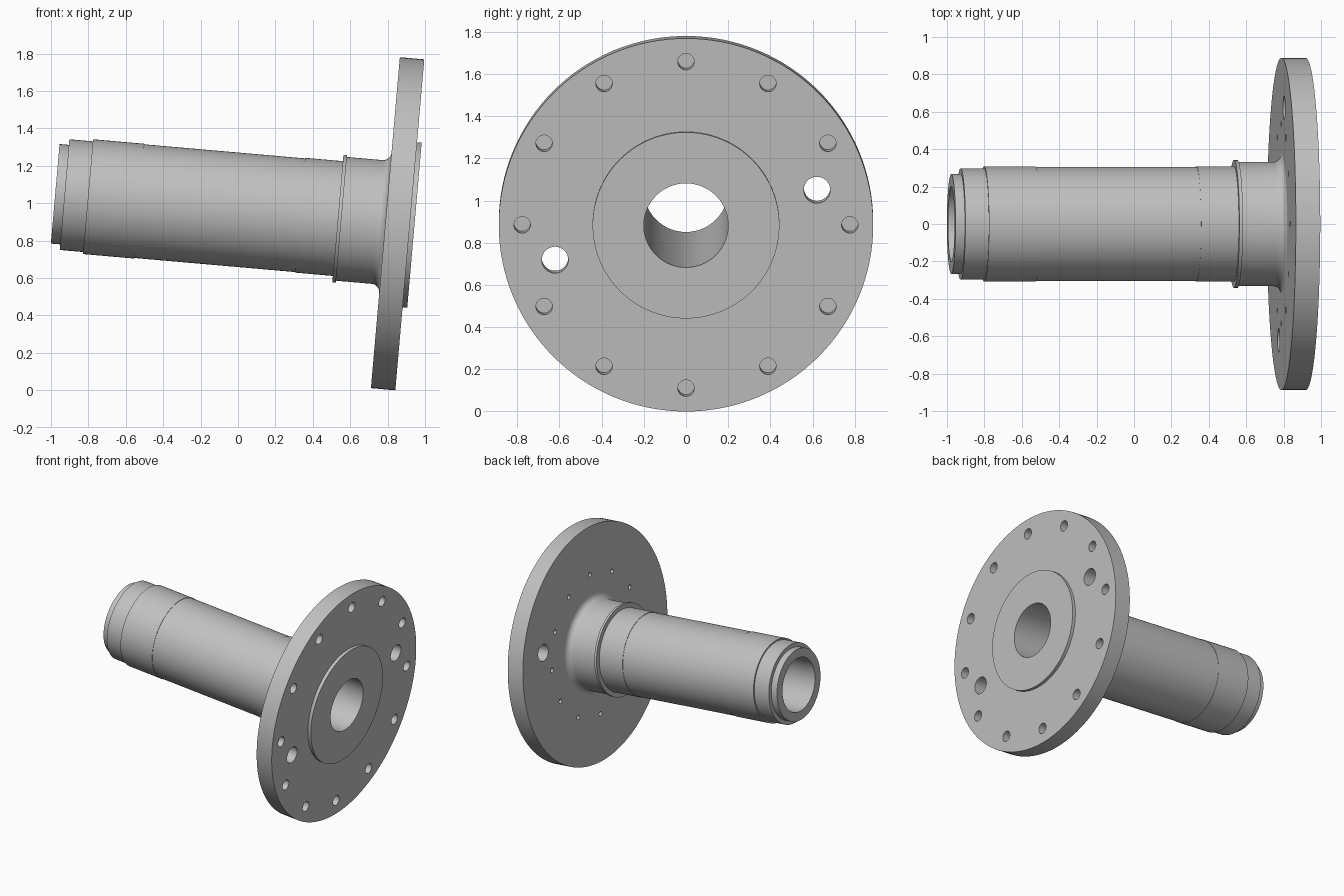
import bpy, bmesh
from math import sin, cos, pi, radians
from mathutils import Matrix, Vector

cube = bpy.data.objects.get("Cube")
if cube:
    bpy.data.objects.remove(cube)

# Placement: local x is the shaft axis, origin at the rear face of the flange
PLACE = Matrix.Translation((0.788, 0, 0.896)) @ Matrix.Rotation(radians(5), 4, 'Y')
SEGMENTS = 128
BORE = 0.2

steel = bpy.data.materials.new("grey steel")
steel.use_nodes = True
GREY = (0.53, 0.53, 0.53, 1)
steel.diffuse_color = GREY
steel.node_tree.nodes["Principled BSDF"].inputs["Base Color"].default_value = GREY


def add_object(name, bm):
    bmesh.ops.recalc_face_normals(bm, faces=bm.faces)
    mesh = bpy.data.meshes.new(name)
    bm.to_mesh(mesh)
    bm.free()
    mesh.materials.append(steel)
    obj = bpy.data.objects.new(name, mesh)
    obj.matrix_world = PLACE
    bpy.context.collection.objects.link(obj)
    return obj


def revolve(name, profile):
    """Turn a closed (axial, radius) outline around the local x axis."""
    bm = bmesh.new()
    verts = [bm.verts.new((s, 0, r)) for s, r in profile]
    edges = [bm.edges.new((v, verts[i - 1])) for i, v in enumerate(verts)]
    bmesh.ops.spin(bm, geom=verts + edges, cent=(0, 0, 0), axis=(1, 0, 0),
                   angle=2 * pi, steps=SEGMENTS, use_merge=True)
    bmesh.ops.remove_doubles(bm, verts=bm.verts, dist=0.0001)
    return add_object(name, bm)


def drill(bm, ring, angle, radius, start, end):
    """Add one cutting cylinder along x; the angle is measured from +y."""
    centre = Vector(((start + end) / 2, ring * cos(angle), ring * sin(angle)))
    bmesh.ops.create_cone(bm, cap_ends=True, segments=32, radius1=radius,
                          radius2=radius, depth=end - start,
                          matrix=Matrix.Translation(centre) @ Matrix.Rotation(pi / 2, 4, 'Y'))


def smooth(obj):
    bpy.ops.object.select_all(action='DESELECT')
    obj.select_set(True)
    bpy.context.view_layer.objects.active = obj
    bpy.ops.object.shade_smooth_by_angle(angle=radians(30))


# Stepped hollow shaft with collar and a fillet into the flange
FILLET, HUB = 0.045, 0.332
fillet = [(-FILLET + FILLET * sin(a), HUB + FILLET - FILLET * cos(a))
          for a in (i * pi / 16 for i in range(9))]
shaft = revolve("hollow_shaft", [
    (-1.772, BORE), (-1.772, 0.267), (-1.722, 0.267), (-1.722, 0.297),
    (-1.596, 0.297), (-1.596, 0.308), (-1.32, 0.308), (-1.32, 0.305),
    (-0.457, 0.305), (-0.457, 0.308), (-0.255, 0.308), (-0.255, 0.342),
    (-0.236, 0.342), (-0.236, HUB)] + fillet + [(0, BORE)])

# Round flange with raised centre boss
THICK = 0.131
flange = revolve("flange", [
    (0, BORE), (0, 0.888), (THICK, 0.888), (THICK, 0.443),
    (0.156, 0.443), (0.156, BORE)])

# Blind front holes, small rear holes and two through holes
cut = bmesh.new()
for i in range(12):
    angle = i * pi / 6
    drill(cut, 0.777, angle, 0.039, THICK - 0.1, THICK + 0.05)
    drill(cut, 0.533, angle, 0.017, -0.05, 0.06)
for angle in (radians(15), radians(195)):
    drill(cut, 0.643, angle, 0.063, -0.05, THICK + 0.05)
cutter = add_object("hole_cutter", cut)
cutter.hide_render = True

bpy.context.view_layer.objects.active = flange
mod = flange.modifiers.new("holes", 'BOOLEAN')
mod.operation = 'DIFFERENCE'
mod.solver = 'EXACT'
mod.object = cutter
bpy.ops.object.modifier_apply(modifier=mod.name)
bpy.data.objects.remove(cutter)

for obj in (shaft, flange):
    smooth(obj)
